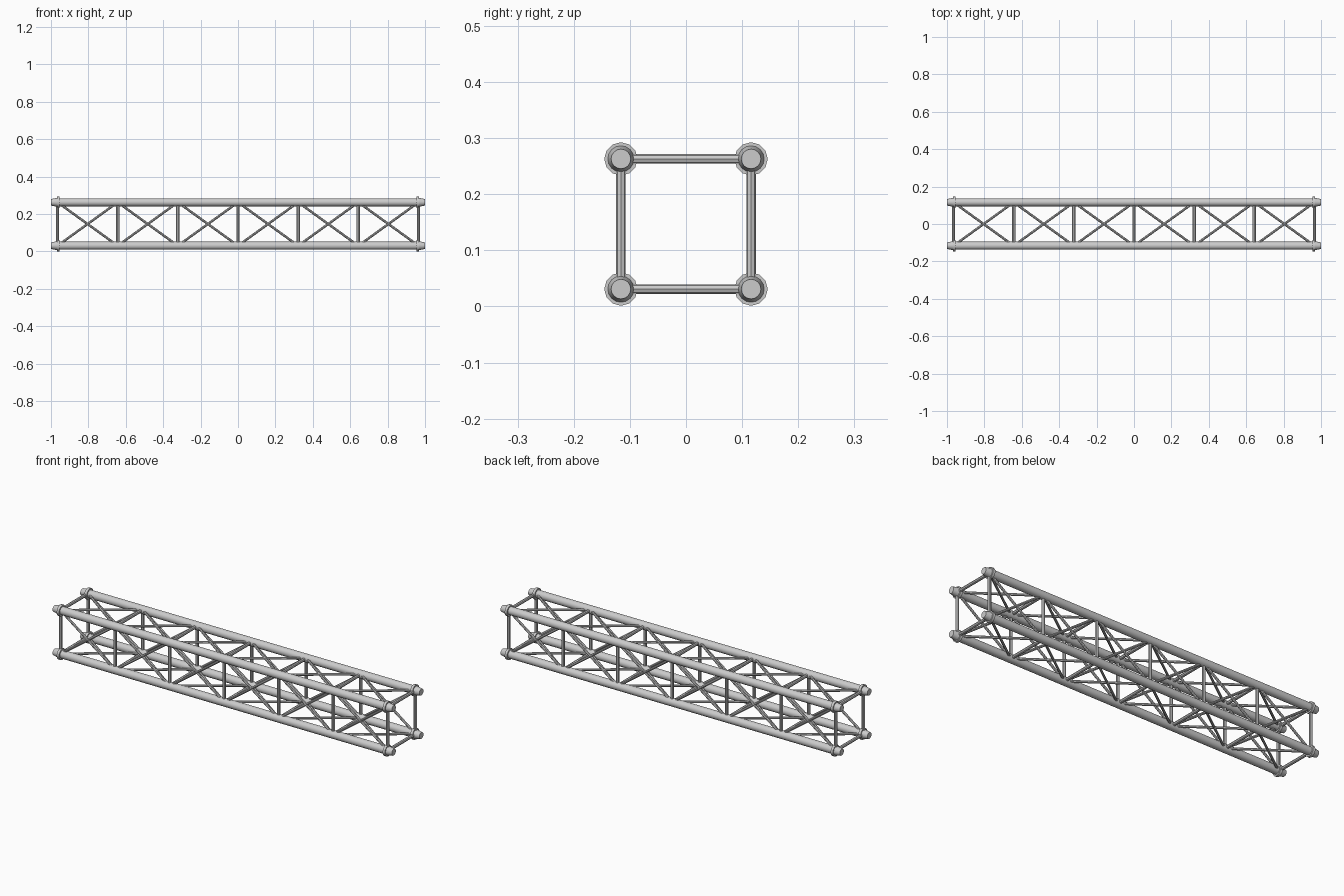
import bpy
import bmesh
from mathutils import Vector, Matrix

if "Cube" in bpy.data.objects:
    bpy.data.objects.remove(bpy.data.objects["Cube"])

HALF = 0.116      # chord offset from the truss axis
MID_Z = 0.147     # height of the truss axis
END = 0.965       # outermost bracing station
BAYS = 6
STEP = 2 * END / BAYS
CORNERS = [(-HALF, -HALF), (HALF, -HALF), (HALF, HALF), (-HALF, HALF)]


def rod(bm, a, b, r1, r2=None, sides=12):
    a, b = Vector(a), Vector(b)
    d = b - a
    m = Matrix.Translation((a + b) / 2) @ d.to_track_quat('Z', 'Y').to_matrix().to_4x4()
    bmesh.ops.create_cone(bm, cap_ends=True, segments=sides, radius1=r1,
                          radius2=r1 if r2 is None else r2, depth=d.length, matrix=m)


def finish(bm, name):
    mesh = bpy.data.meshes.new(name)
    bm.to_mesh(mesh)
    bm.free()
    obj = bpy.data.objects.new(name, mesh)
    bpy.context.collection.objects.link(obj)
    bpy.context.view_layer.objects.active = obj
    obj.select_set(True)
    bpy.ops.object.shade_smooth_by_angle(angle=0.6)
    obj.select_set(False)


def pt(x, corner):
    return (x, corner[0], MID_Z + corner[1])


# Four main chords with tapered connector ends and thin collars
for i, c in enumerate(CORNERS):
    bm = bmesh.new()
    rod(bm, pt(-0.97, c), pt(0.97, c), 0.0215, sides=16)
    finish(bm, f"main_chord_{i + 1}")

    bm = bmesh.new()
    for s in (-1, 1):
        rod(bm, pt(s * 0.968, c), pt(s, c), 0.0235, 0.0175, sides=16)
    finish(bm, f"tapered_ends_{i + 1}")

    bm = bmesh.new()
    for s in (-1, 1):
        rod(bm, pt(s * 0.954, c), pt(s * 0.968, c), 0.0297)
    finish(bm, f"end_collars_{i + 1}")

# Bracing on the four faces: cross struts at each station, crossed diagonals in each bay
for i, side in enumerate(("bottom", "back", "top", "front")):
    a, b = CORNERS[i], CORNERS[(i + 1) % 4]
    bm = bmesh.new()
    for k in range(BAYS + 1):
        x = -END + k * STEP
        rod(bm, pt(x, a), pt(x, b), 0.0085, sides=8)
    finish(bm, f"{side}_cross_struts")

    bm = bmesh.new()
    for k in range(BAYS):
        x = -END + k * STEP
        rod(bm, pt(x, a), pt(x + STEP, b), 0.0065, sides=8)
        rod(bm, pt(x, b), pt(x + STEP, a), 0.0065, sides=8)
    finish(bm, f"{side}_diagonals")
